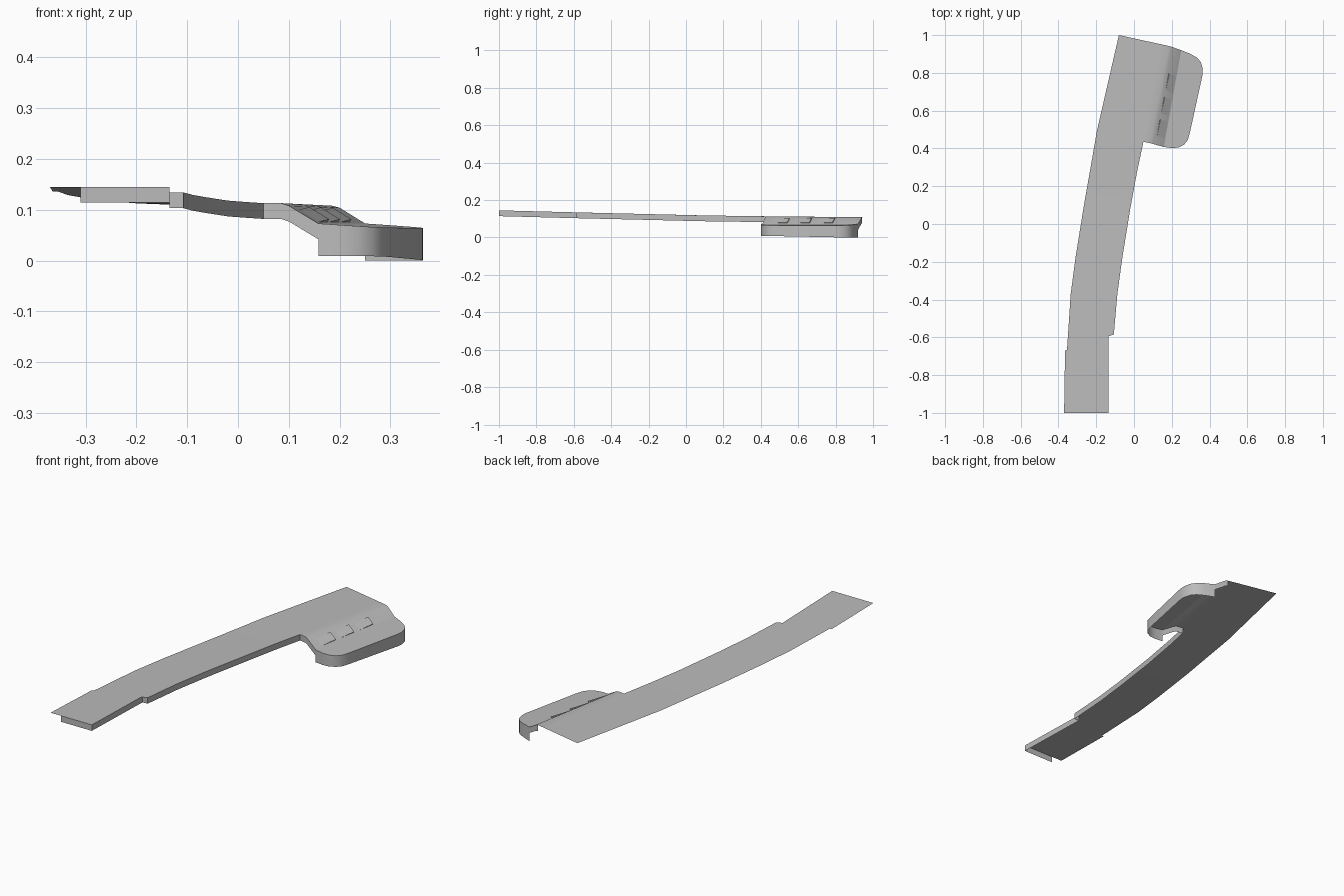
import bpy
from mathutils import Vector

cube = bpy.data.objects.get("Cube")
if cube:
    bpy.data.objects.remove(cube)

grey = bpy.data.materials.new("mid grey")
grey.use_nodes = True
colour = (0.5, 0.5, 0.5, 1)
grey.diffuse_color = colour
grey.node_tree.nodes["Principled BSDF"].inputs["Base Color"].default_value = colour

LIP = 0.031  # depth of the thin rim


def make(name, verts, faces):
    mesh = bpy.data.meshes.new(name)
    mesh.from_pydata([tuple(v) for v in verts], [], faces)
    mesh.materials.append(grey)
    obj = bpy.data.objects.new(name, mesh)
    bpy.context.collection.objects.link(obj)
    bpy.ops.object.select_all(action="DESELECT")
    obj.select_set(True)
    bpy.context.view_layer.objects.active = obj
    bpy.ops.object.shade_smooth_by_angle(angle=0.5)
    return obj


def grid(name, rows):
    """Sheet through rows of points; rows run to +x, stacked towards +y."""
    n = len(rows[0])
    faces = [(r * n + c, r * n + c + 1, (r + 1) * n + c + 1, (r + 1) * n + c)
             for r in range(len(rows) - 1) for c in range(n - 1)]
    return make(name, [p for row in rows for p in row], faces)


def wall(name, top, low):
    """Upright band hanging from the top path down to the low heights."""
    return grid(name, [[Vector((p.x, p.y, z)) for p, z in zip(top, low)], top])


def deck_z(y):
    """Long gentle fall from the front end to the back end."""
    stops = [(-1, .145), (-.585, .134), (-.2, .125), (.08, .118), (.435, .113), (1, .108)]
    for (a, za), (b, zb) in zip(stops, stops[1:]):
        if y <= b:
            return za + (zb - za) * (y - a) / (b - a)
    return stops[-1][1]


def on_deck(x, y):
    return Vector((x, y, deck_z(y)))


# Long curved deck: narrow front tongue, then the wider sweep
tongue = [[on_deck(-.37, -1), on_deck(-.135, -1)],
          [on_deck(-.365, -.67), on_deck(-.135, -.585)]]
grid("deck_tongue", tongue)
left = [(-.355, -.67), (-.335, -.37), (-.31, -.18), (-.265, .1), (-.228, .31), (-.197, .49)]
right = [(-.107, -.585), (-.088, -.37), (-.062, -.18), (-.02, .08), (.017, .28), (.05, .435)]
grid("deck_sweep", [[on_deck(*a), on_deck(*b)] for a, b in zip(left, right)])

# Back of the deck with the rounded ridge and the slope down to the side pod
front = [on_deck(*left[-1]), on_deck(*right[-1]), Vector((.085, .428, .113)),
         Vector((.1, .424, .108)), Vector((.158, .408, .073))]
back = [on_deck(-.08, 1), on_deck(.14, .952), Vector((.185, .942, .108)),
        Vector((.2, .938, .104)), Vector((.25, .92, .073))]
grid("deck_back_and_slope", [front, back])

# Side pod top with rounded outer corners, dipping slightly outwards
outline = [(.158, .408), (.2, .402), (.235, .405), (.265, .42), (.285, .445), (.295, .48),
           (.363, .79), (.364, .82), (.355, .855), (.335, .88), (.3, .9), (.25, .92)]
axis = (back[-1] - front[-1]).normalized()
pod = []
for x, y in outline:
    out = (x - .158) * axis.y - (y - .408) * axis.x
    pod.append(Vector((x, y, .073 - .067 * out)))
make("pod_top", pod, [tuple(range(len(pod)))])
wall("pod_wall", pod, [max(0, .009 * (1 - (p.y - .4) / .45)) for p in pod])

# Thin rim along the front end, the long side and both ends of the slope
path = [on_deck(-.31, -1), on_deck(-.135, -1), on_deck(-.135, -.585)]
path += [on_deck(*p) for p in right] + front[2:]
wall("long_rim", path, [p.z - LIP for p in path])
tail = back[:1:-1]
wall("back_rim", tail, [p.z - LIP for p in tail])

# Shallow louvre steps on the slope
for i, t in enumerate((.26, .49, .73)):
    top_edge, foot_edge = front[3].lerp(back[3], t), front[4].lerp(back[4], t)
    a, b = top_edge.lerp(foot_edge, .2), top_edge.lerp(foot_edge, .9)
    normal = (b - a).cross(axis).normalized()
    rise = normal * .006
    run = axis * .09
    make(f"louvre_{i + 1}", [a - run, b - run, b, a, b + rise, a + rise],
         [(0, 1, 4, 5), (3, 5, 4, 2), (1, 2, 4), (0, 5, 3)])
